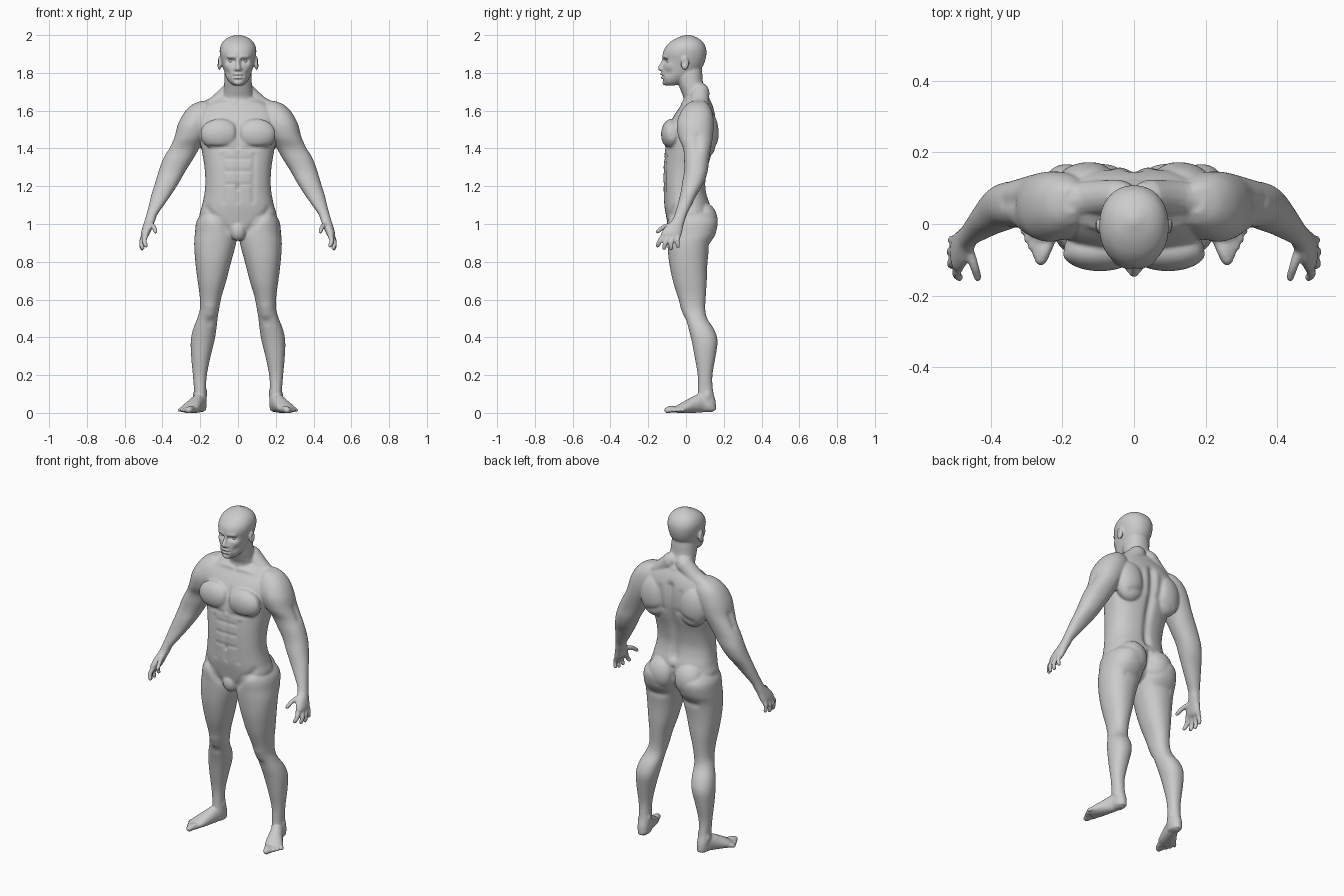
import bpy, bmesh, math
from mathutils import Vector, Matrix, kdtree

bm = bmesh.new()


def spline(rows, steps=5):
    """Catmull-Rom interpolation through rows of numbers."""
    out = []
    for i in range(len(rows) - 1):
        a, b, c, d = (rows[max(i - 1, 0)], rows[i], rows[i + 1], rows[min(i + 2, len(rows) - 1)])
        for k in range(steps):
            t = k / steps
            out.append([0.5 * (2 * q + (r - p) * t + (2 * p - 5 * q + 4 * r - s) * t * t
                               + (3 * q - p - 3 * r + s) * t ** 3) for p, q, r, s in zip(a, b, c, d)])
    return out + [list(rows[-1])]


def skin(rings):
    rings = [[bm.verts.new(p) for p in ring] for ring in rings]
    n = len(rings[0])
    for a, b in zip(rings, rings[1:]):
        for i in range(n):
            bm.faces.new((a[i], a[(i + 1) % n], b[(i + 1) % n], b[i]))
    bm.faces.new(rings[0][::-1])
    bm.faces.new(rings[-1])


def oval(n, power):
    for i in range(n):
        t = 2 * math.pi * i / n
        c, s = math.cos(t), math.sin(t)
        yield (math.copysign(abs(c) ** (2 / power), c), math.copysign(abs(s) ** (2 / power), s))


def slices(rows, power=2.2, n=40):
    """Horizontal slices: z, inner x, outer x, front y, back y."""
    skin([[((x0 + x1) / 2 + u * (x1 - x0) / 2, (y0 + y1) / 2 + v * (y1 - y0) / 2, z)
           for u, v in oval(n, power)] for z, x0, x1, y0, y1 in spline(rows)])


def tube(rows, n=16):
    """Tube along a path: x, y, z, half width, half height; rounded ends."""
    rows = spline(rows, 4)
    pts = [Vector(r[:3]) for r in rows]
    rings = []
    for i, r in enumerate(rows):
        d = (pts[min(i + 1, len(pts) - 1)] - pts[max(i - 1, 0)]).normalized()
        side = d.cross(Vector((0, 0, 1))).normalized()
        up = side.cross(d)
        ring = lambda k, off: [pts[i] + d * off + side * u * r[3] * k + up * v * r[4] * k for u, v in oval(n, 2)]
        h = min(r[3], r[4])
        if i == 0:
            rings += [ring(0.3, -0.95 * h), ring(0.75, -0.65 * h)]
        rings.append(ring(1, 0))
        if i == len(rows) - 1:
            rings += [ring(0.75, 0.65 * h), ring(0.3, 0.95 * h)]
    skin(rings)


def ball(center, radii):
    m = Matrix.Translation(center) @ Matrix.Diagonal((*radii, 1))
    bmesh.ops.create_uvsphere(bm, u_segments=32, v_segments=20, radius=1, matrix=m)


# Arm and palm
slices([(1.65, .15, .20, .03, .10), (1.63, .13, .245, 0, .12), (1.59, .12, .285, -.03, .14),
        (1.53, .13, .317, -.05, .147), (1.46, .17, .338, -.04, .142), (1.40, .205, .367, -.015, .132),
        (1.34, .24, .398, -.01, .122), (1.28, .278, .42, -.01, .115), (1.22, .312, .438, -.02, .095),
        (1.16, .35, .457, -.03, .06), (1.10, .392, .472, -.045, .03), (1.05, .427, .485, -.06, .005),
        (1.02, .438, .494, -.075, -.005), (.985, .452, .505, -.11, -.015), (.95, .466, .514, -.132, -.022),
        (.93, .48, .512, -.127, -.028)])

# Fingers and thumb
for a, b, c in (((.486, -.114, .945), (.496, -.138, .91), (.487, -.15, .885)),
                ((.495, -.092, .94), (.511, -.11, .90), (.505, -.116, .872)),
                ((.497, -.066, .94), (.513, -.078, .90), (.508, -.08, .870)),
                ((.493, -.042, .945), (.509, -.045, .91), (.505, -.042, .882)),
                ((.465, -.06, 1.0), (.447, -.115, .985), (.436, -.15, .960))):
    tube([(*a, .0145, .0145), (*b, .013, .013), (*c, .0115, .0115)])

# Leg
slices([(1.08, .03, .17, -.08, .12), (1.02, .008, .217, -.10, .165), (.95, .005, .228, -.10, .157),
        (.89, .012, .232, -.098, .127), (.80, .036, .226, -.09, .114), (.70, .062, .214, -.07, .11),
        (.62, .086, .203, -.045, .105), (.55, .10, .202, -.02, .102), (.50, .108, .216, -.002, .112),
        (.44, .115, .239, .015, .15), (.38, .125, .25, .03, .167), (.30, .145, .248, .045, .157),
        (.20, .165, .239, .062, .14), (.12, .169, .233, .063, .143), (.06, .165, .235, .06, .157),
        (.012, .17, .228, .07, .16)])

# Foot and toes
tube([(.199, .125, .035, .034, .035), (.209, .08, .05, .036, .05), (.228, .035, .04, .042, .042),
      (.25, -.01, .027, .05, .03), (.263, -.035, .019, .047, .022)])
for i in range(5):
    t = i / 4
    r = .0185 if i == 0 else .0145 - .001 * i
    bx, by = .241 + .05 * t, -.055 + .055 * t
    tx, ty = .260 + .05 * t, -.098 + .078 * t ** 1.2
    tube([(bx, by, .018, r, r), ((bx + tx) / 2, (by + ty) / 2, .02, r, r), (tx, ty, .014, r, r)])

# Muscles: chest, shoulder blade, neck slope, buttock; ear and nostril
ball((.095, -.075, 1.475), (.108, .057, .082))
ball((.125, .108, 1.48), (.095, .065, .125))
ball((.09, .09, 1.015), (.09, .078, .10))
tube([(.04, .075, 1.70, .05, .05), (.125, .07, 1.628, .05, .045), (.205, .06, 1.598, .05, .045)])
ball((.098, -.006, 1.85), (.012, .022, .036))
ball((.013, -.124, 1.819), (.011, .014, .010))

# Mirror everything made so far to the other side
copy = bmesh.ops.duplicate(bm, geom=bm.verts[:] + bm.edges[:] + bm.faces[:])["geom"]
for e in copy:
    if isinstance(e, bmesh.types.BMVert):
        e.co.x *= -1
bmesh.ops.reverse_faces(bm, faces=[e for e in copy if isinstance(e, bmesh.types.BMFace)])

# Torso, neck, head: z, half width, front y, back y
both = lambda rows: [(z, -w, w, f, b) for z, w, f, b in rows]
slices(both([(.915, .03, -.06, .05), (.94, .09, -.08, .085), (.98, .165, -.093, .105), (1.04, .203, -.105, .13),
             (1.10, .19, -.115, .127), (1.16, .178, -.118, .11), (1.22, .173, -.12, .104),
             (1.30, .177, -.119, .117), (1.38, .19, -.113, .14), (1.45, .20, -.11, .155),
             (1.52, .212, -.092, .16), (1.58, .21, -.06, .155), (1.63, .17, -.025, .14),
             (1.67, .10, .0, .12)]), 2.4, 64)
slices(both([(1.58, .09, -.03, .13), (1.66, .084, -.014, .125), (1.70, .076, -.025, .106),
             (1.75, .073, -.045, .09), (1.80, .07, -.06, .086), (1.85, .06, -.05, .08)]))
slices(both([(1.733, .025, -.10, -.06), (1.75, .046, -.118, -.02), (1.78, .064, -.128, .03),
             (1.81, .074, -.127, .07), (1.84, .082, -.123, .092), (1.87, .09, -.121, .103),
             (1.90, .096, -.123, .108), (1.93, .096, -.113, .106), (1.96, .084, -.088, .092),
             (1.983, .06, -.052, .066), (1.997, .027, -.015, .035), (2.002, .008, .0, .018)]), 2.15, 56)
ball((0, -.07, .965), (.045, .04, .055))
tube([(0, -.112, 1.88, .010, .010), (0, -.125, 1.85, .0105, .0105), (0, -.136, 1.824, .0145, .0145)])

# Fuse the parts into one smooth skin
bmesh.ops.recalc_face_normals(bm, faces=bm.faces)
mesh = bpy.data.meshes.new("body")
bm.to_mesh(mesh)
bm.free()
body = bpy.data.objects.new("body", mesh)
bpy.context.collection.objects.link(body)
fuse = body.modifiers.new("fuse", 'REMESH')
fuse.mode = 'VOXEL'
fuse.voxel_size = .005
soft = body.modifiers.new("soften", 'SMOOTH')
soft.factor, soft.iterations = .5, 9
fused = bpy.data.meshes.new_from_object(body.evaluated_get(bpy.context.evaluated_depsgraph_get()))
body.modifiers.clear()
body.data = fused
fused.name = "body"

# Sculpt strokes along the normals, mirrored in x
tree = kdtree.KDTree(len(fused.vertices))
for v in fused.vertices:
    tree.insert(v.co, v.index)
tree.balance()
start = [(v.co.copy(), v.normal.copy()) for v in fused.vertices]


def stroke(a, b, r, amount):
    sides = (1, -1) if a[0] or b[0] else (1,)
    for s in sides:
        p, q = Vector((a[0] * s, a[1], a[2])), Vector((b[0] * s, b[1], b[2]))
        pq = q - p
        for _, i, _ in tree.find_range((p + q) / 2, pq.length / 2 + 2.2 * r):
            co, no = start[i]
            t = max(0, min(1, (co - p).dot(pq) / max(pq.length_squared, 1e-9)))
            d = (co - p - pq * t).length / r
            fused.vertices[i].co += no * amount * math.exp(-d * d)


# Back: spine, shoulder blades, buttock cleft and folds
stroke((0, .11, 1.14), (0, .16, 1.58), .024, -.016)
stroke((.05, .165, 1.43), (.15, .165, 1.40), .02, -.006)
stroke((.06, .165, 1.44), (.07, .165, 1.56), .018, -.005)
stroke((0, .13, .94), (0, .13, 1.07), .015, -.01)
stroke((.05, .125, .885), (.15, .12, .885), .02, -.006)
# Chest, belly, collarbone and groin
stroke((0, -.12, 1.41), (0, -.095, 1.55), .016, -.008)
stroke((0, -.12, 1.12), (0, -.12, 1.37), .014, -.004)
stroke((.03, -.125, 1.40), (.14, -.10, 1.405), .014, -.006)
stroke((0, -.12, 1.19), (0, -.12, 1.195), .011, -.007)
for z in (1.21, 1.28, 1.345):
    stroke((.01, -.12, z), (.06, -.115, z), .011, -.003)
stroke((.08, -.115, 1.12), (.085, -.11, 1.36), .015, -.004)
stroke((.02, -.02, 1.64), (.17, -.01, 1.64), .013, .006)
stroke((.17, -.08, 1.08), (.06, -.10, .965), .02, -.007)
stroke((.2, -.06, 1.60), (.21, -.07, 1.47), .02, -.007)
# Kneecap, shin, ankle bone, arm hollow
stroke((.148, -.01, .56), (.15, 0, .53), .03, .007)
stroke((.15, .01, .485), (.152, .015, .48), .02, -.004)
stroke((.17, .11, .11), (.17, .11, .105), .016, .006)
stroke((.235, .115, .095), (.235, .115, .09), .016, .006)
stroke((.33, .06, 1.46), (.36, .06, 1.40), .02, -.006)
# Face: brows, eye sockets, cheeks, lips, chin, ear hollow
stroke((.018, -.12, 1.884), (.05, -.107, 1.884), .011, .006)
stroke((.025, -.115, 1.863), (.046, -.105, 1.863), .013, -.014)
stroke((.055, -.095, 1.835), (.06, -.085, 1.838), .02, .005)
stroke((.052, -.10, 1.795), (.056, -.09, 1.80), .018, -.005)
stroke((0, -.13, 1.793), (.018, -.127, 1.791), .007, .006)
stroke((0, -.13, 1.775), (.016, -.125, 1.776), .007, .006)
stroke((0, -.13, 1.784), (.026, -.122, 1.783), .0055, -.007)
stroke((0, -.118, 1.764), (.015, -.116, 1.764), .008, -.005)
stroke((0, -.112, 1.748), (.012, -.112, 1.748), .014, .005)
stroke((.108, -.012, 1.85), (.108, -.010, 1.86), .010, -.008)

# Flat soles
for v in fused.vertices:
    v.co.z = max(v.co.z, 0)
fused.shade_smooth()
body.modifiers.new("finish", 'SMOOTH').iterations = 1

# Eyes
for name, s in (("left_eye", 1), ("right_eye", -1)):
    bpy.ops.mesh.primitive_uv_sphere_add(segments=24, ring_count=16, radius=.0165, location=(.035 * s, -.086, 1.863))
    eye = bpy.context.object
    eye.name = name
    eye.data.shade_smooth()
